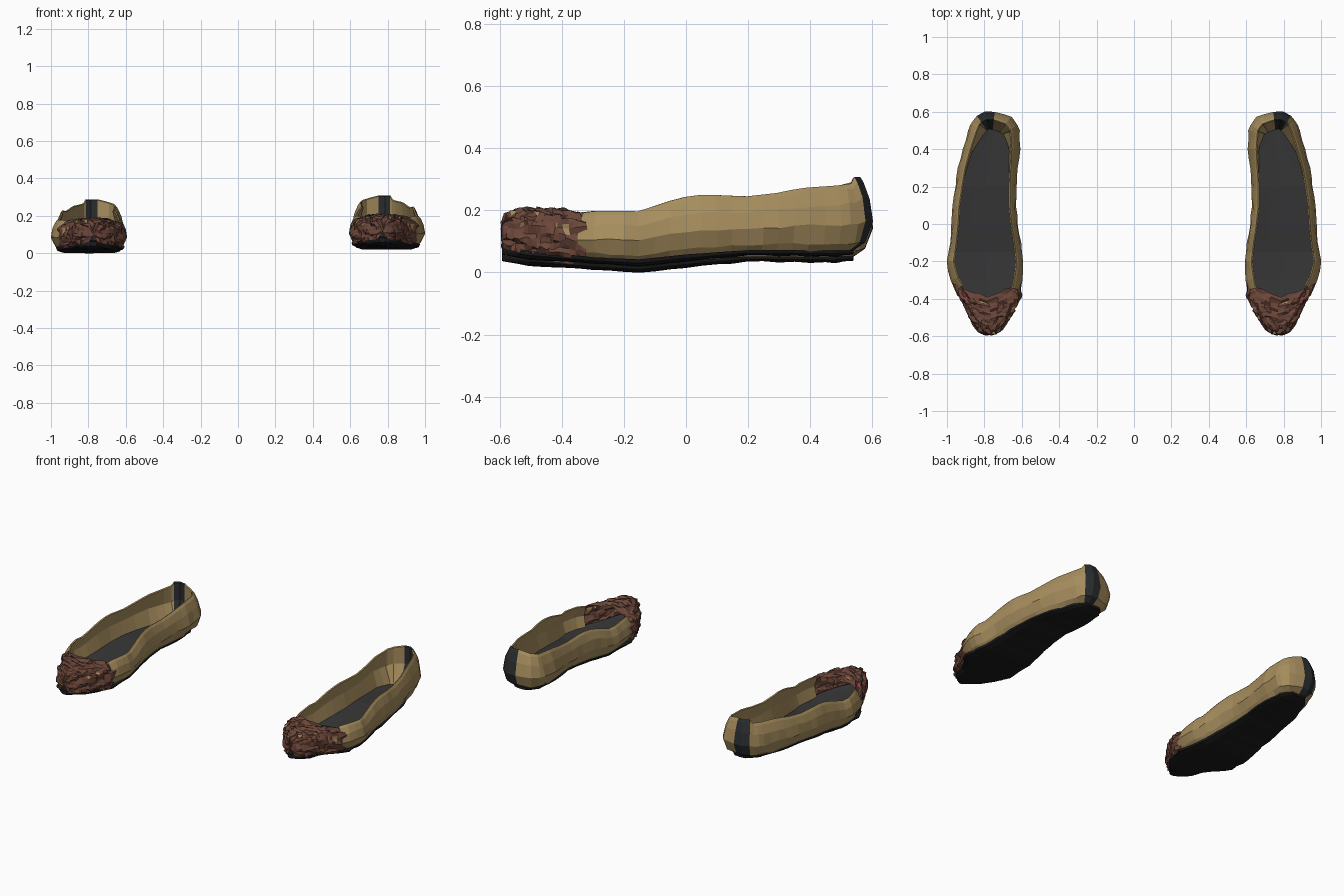
import bpy, bmesh, math, random
from mathutils import Vector

if "Cube" in bpy.data.objects:
    bpy.data.objects.remove(bpy.data.objects["Cube"])

random.seed(4)


def material(name, color):
    m = bpy.data.materials.new(name)
    m.diffuse_color = (*color, 1)
    m.use_nodes = True
    m.node_tree.nodes["Principled BSDF"].inputs["Base Color"].default_value = m.diffuse_color
    return m


TAN = material("tan leather", (0.39, 0.272, 0.113))
BROWN = material("brown toe leather", (0.15, 0.062, 0.042))
PINK = material("pink stitch", (0.35, 0.03, 0.1))
SOLE = material("black rubber", (0.012, 0.012, 0.013))
INSOLE = material("grey lining", (0.036, 0.036, 0.037))
TAB = material("charcoal tab", (0.023, 0.026, 0.028))

# Outline of one shoe: y, inner x, outer x
OUTLINE = [(-.592, .75, .795), (-.57, .72, .83), (-.5, .665, .875), (-.42, .622, .91),
           (-.36, .605, .95), (-.33, .60, .975), (-.27, .595, .99), (-.2, .593, 1.0),
           (-.1, .605, .985), (0, .62, .975), (.1, .63, .97), (.2, .63, .955),
           (.3, .62, .94), (.4, .61, .915), (.5, .612, .885), (.55, .628, .864)]
# Height curves along the shoe: y, z
RIM = [(-.36, .192), (-.3, .198), (-.15, .197), (-.1, .213), (-.05, .23), (0, .243), (.06, .251),
       (.15, .247), (.2, .245), (.3, .256), (.38, .272), (.5, .28), (.56, .287), (.6, .3)]
BASE = [(-.6, .08), (-.5, .066), (-.3, .045), (-.15, .038), (0, .054), (.2, .068), (.6, .067)]
BOTTOM = [(-.6, .06), (-.5, .044), (-.35, .034), (-.15, .021), (0, .038), (.2, .058), (.48, .054),
          (.54, .06)]


def at(keys, y, col=1):
    """Linear look-up in a table sorted by y."""
    if y <= keys[0][0]:
        return keys[0][col]
    for a, b in zip(keys, keys[1:]):
        if y <= b[0]:
            t = (y - a[0]) / (b[0] - a[0])
            return a[col] + t * (b[col] - a[col])
    return keys[-1][col]


def jit(r):
    return random.uniform(-r, r)


def build(name, rows, mats, closed=False, rule=None, caps=False):
    """Skin rows of points; add the part to both shoes, the left one mirrored."""
    for side, sx, dz in (("right", 1, 0), ("left", -1, -.02)):
        bm = bmesh.new()
        grid = [[bm.verts.new((p[0] * sx, p[1], p[2] + dz)) for p in r] for r in rows]
        n = len(rows[0])
        for i in range(len(grid) - 1):
            for j in range(n if closed else n - 1):
                k = (j + 1) % n
                f = bm.faces.new((grid[i][j], grid[i][k], grid[i + 1][k], grid[i + 1][j]))
                if rule:
                    f.material_index = rule(i, j)
        if caps:
            bm.faces.new(grid[0])
            bm.faces.new(grid[-1])
        bmesh.ops.recalc_face_normals(bm, faces=bm.faces)
        if not closed:                      # open sheets face upward
            bm.normal_update()
            if sum(f.normal.z * f.calc_area() for f in bm.faces) < 0:
                bmesh.ops.reverse_faces(bm, faces=bm.faces)
        me = bpy.data.meshes.new(side + "_" + name)
        bm.to_mesh(me)
        bm.free()
        for m in mats:
            me.materials.append(m)
        bpy.context.collection.objects.link(bpy.data.objects.new(side + "_" + name, me))


# Upper wall: a U from the outer front, round the heel, to the inner front
ys = [-.35 + .05 * i for i in range(18)] + [.53]
path = [Vector((at(OUTLINE, y, 2), y)) for y in ys]
heel = [(.86, .556), (.838, .576), (.795, .6), (.745, .597), (.69, .588), (.655, .572)]
path += [Vector(p) for p in heel]
path += [Vector((at(OUTLINE, y, 1), y)) for y in reversed(ys)]
tab_col = len(ys) + 1                       # tab spans two columns

# Wall section: height fraction, inward offset
SECTION = [(0, .045), (.14, .022), (.42, 0), (.72, .006), (.93, .022), (1, .032),
           (.98, .039), (.55, .018), (.1, .038)]


def inward(i):
    a, b = path[max(i - 1, 0)], path[min(i + 1, len(path) - 1)]
    d = (b - a).normalized()
    return Vector((-d.y, d.x))


rows = []
for i, p in enumerate(path):
    lo, hi = at(BASE, p.y) - .005, at(RIM, p.y)
    if tab_col <= i <= tab_col + 2:
        hi = .308
    back = max(0, min(1, (p.y - .2) / .3))
    heel_in = max(0, min(1, (p.y - .4) / .15))
    front = max(0, min(1, (-.2 - p.y) / .15))
    lean = .002 + (.014 if p.x < .74 else .006) * back + .012 * front
    row = []
    for k, (h, inset) in enumerate(SECTION):
        extra = lean * max(0, (h - .42) / .58)
        if k == 0:
            extra += .03 * heel_in
        if k > 6:                           # lining slopes in toward the heel
            extra = lean + (.035 * heel_in + .012 * back) * (1 if k == 8 else .4)
        q = p + inward(i) * (inset + extra + (jit(.003) if k in (1, 2, 3) else 0))
        row.append((q.x, q.y, lo + (hi - lo) * h + (jit(.004) if 0 < k < 4 else 0)))
    rows.append(row)
build("upper", rows, [TAN, TAB], closed=True, caps=True,
      rule=lambda i, j: 1 if tab_col <= i <= tab_col + 1 and j < 8 else 0)

# Flat layers under the foot share a list of stations
stations = [-.592, -.57, -.54] + [-.5 + .05 * i for i in range(20)] + [.48, .51, .54]


def edges(y, inset):
    a, b = at(OUTLINE, y, 1), at(OUTLINE, y, 2)
    return (a + b) / 2, max((b - a) / 2 - inset, .012)


# Insole: a slightly dished lining
rows = []
for y in stations[1:-1]:
    c, w = edges(y, .033 + .05 * max(0, (y - .3) / .2))
    z = at(BASE, y) + .012
    rows.append([(c + w * t, y, z + .006 * t * t) for t in (-1, -.5, 0, .5, 1)])
build("insole", rows, [INSOLE])

# Outsole: thin slab with a worn, uneven edge
rows = []
for y in stations:
    front = y < -.25
    c, w = edges(y, (.01 if front else .03) + .025 * max(0, (y - .3) / .25))
    if y > .5:
        w *= {.51: .9, .54: .66}[y]
    top, bot = at(BASE, y) + .004, at(BOTTOM, y)
    wl, wr = (w + jit(.01 if front else .003) for _ in range(2))
    yy = y + (jit(.008) if -.58 < y < -.25 else 0)
    rows.append([(c - wl, yy, top), (c - wl * .97, yy, (top + bot) / 2 - .002),
                 (c - wl * .8, yy, bot), (c, yy, bot - .003 + jit(.002)),
                 (c + wr * .8, yy, bot), (c + wr * .97, yy, (top + bot) / 2 - .002),
                 (c + wr, yy, top), (c, yy, top)])
build("outsole", rows, [SOLE], closed=True, caps=True)

# Toe cap: crumpled dome with a scooped rear edge, reaching down to the outsole
HALF = [(-.592, .05), (-.58, .062), (-.55, .076), (-.5, .08), (-.4, .078), (-.32, .074)]
N, M = 18, 28
rows = []
for i in range(N + 1):
    s = i / N
    y = -.32 - .267 * s ** .85
    c, w = edges(y, -.004)
    w = max(min(w, .174), .035 if y < -.5 else 0)
    h, below = at(HALF, y), .125 - at(BASE, y) + .004
    row = []
    for j in range(M + 1):
        a = -.9 + (math.pi + 1.8) * j / M
        ca, sa = math.cos(a), math.sin(a)
        rx = math.copysign(abs(ca) ** .75, ca)
        if sa >= 0:
            z = .125 + h * sa ** .7
        else:                               # tuck under toward the sole
            t = min(1, -sa / math.sin(.9))
            z, rx = .125 - below * t, math.copysign(1 - .1 * t * t, ca)
        scoop = .075 * (1 - abs(rx)) * (1 - s) ** 2 if sa > 0 else 0
        crease = .006 * math.sin(9 * a + 40 * y)
        row.append((c + w * rx + jit(.006) + crease * ca, y - scoop + jit(.006),
                    z + jit(.006) * (1 if sa > -.7 else .3) + crease * max(sa, -.2)))
    rows.append(row)
# close the blunt tip
c = edges(-.592, 0)[0]
rows.append([(c + (p[0] - c) * .5, -.592 + jit(.005), .12 + (p[2] - .12) * .7) for p in rows[-1]])
rows.append([(c, -.594, .115)] * (M + 1))
scuffs = {(random.randrange(N), random.randrange(5, M - 5)) for _ in range(10)}
build("toe_cap", rows, [BROWN, TAN, PINK],
      rule=lambda i, j: 2 if (i, j) == (3, 9) else 1 if (i, j) in scuffs else 0)
